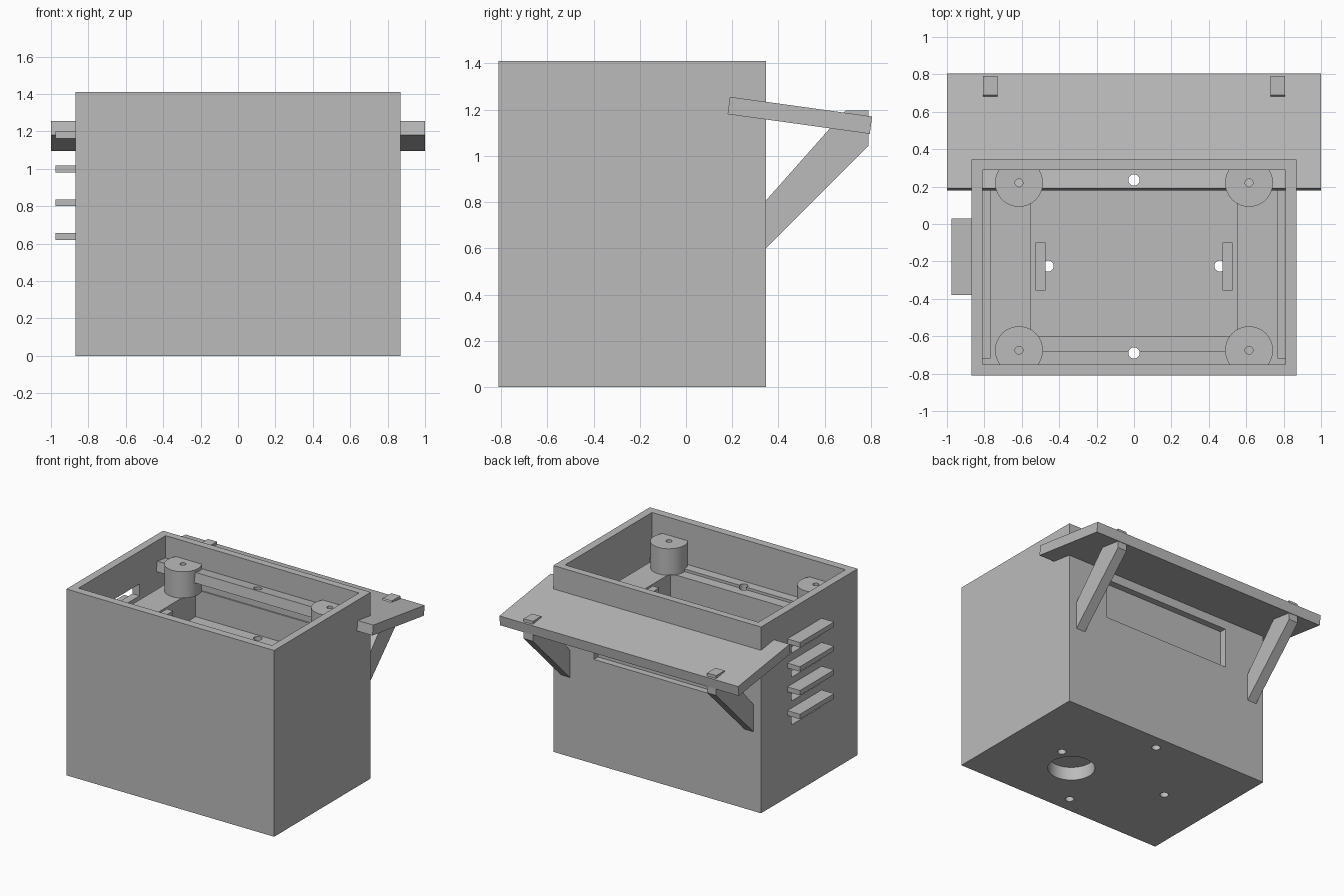
import bpy, bmesh

if "Cube" in bpy.data.objects:
    bpy.data.objects.remove(bpy.data.objects["Cube"], do_unlink=True)

grey = bpy.data.materials.new("plain grey")
grey.use_nodes = True
grey.diffuse_color = (0.5, 0.5, 0.5, 1)
grey.node_tree.nodes["Principled BSDF"].inputs["Base Color"].default_value = (0.5, 0.5, 0.5, 1)


def make(name, bm):
    bmesh.ops.recalc_face_normals(bm, faces=bm.faces)
    mesh = bpy.data.meshes.new(name)
    bm.to_mesh(mesh)
    bm.free()
    mesh.materials.append(grey)
    ob = bpy.data.objects.new(name, mesh)
    bpy.context.collection.objects.link(ob)
    return ob


def prism(name, points, x0, x1):
    """Extrude a (y, z) profile along x."""
    bm = bmesh.new()
    face = bm.faces.new([bm.verts.new((x0, y, z)) for y, z in points])
    new = bmesh.ops.extrude_face_region(bm, geom=[face])["geom"]
    verts = [v for v in new if isinstance(v, bmesh.types.BMVert)]
    bmesh.ops.translate(bm, verts=verts, vec=(x1 - x0, 0, 0))
    return make(name, bm)


def box(name, x0, x1, y0, y1, z0, z1):
    return prism(name, [(y0, z0), (y1, z0), (y1, z1), (y0, z1)], x0, x1)


def cylinder(name, x, y, r, z0, z1):
    bm = bmesh.new()
    bmesh.ops.create_cone(bm, cap_ends=True, segments=48, radius1=r, radius2=r, depth=z1 - z0)
    bmesh.ops.translate(bm, verts=bm.verts, vec=(x, y, (z0 + z1) / 2))
    return make(name, bm)


def cut(target, cutter, operation="DIFFERENCE"):
    """Apply a boolean and discard the cutter."""
    mod = target.modifiers.new("cut", "BOOLEAN")
    mod.operation, mod.solver, mod.object = operation, "EXACT", cutter
    graph = bpy.context.evaluated_depsgraph_get()
    mesh = bpy.data.meshes.new_from_object(target.evaluated_get(graph))
    target.modifiers.clear()
    target.data = mesh
    bpy.data.objects.remove(cutter, do_unlink=True)


def smooth(ob):
    bpy.ops.object.select_all(action="DESELECT")
    ob.select_set(True)
    bpy.context.view_layer.objects.active = ob
    bpy.ops.object.shade_smooth_by_angle(angle=0.5)


FRONT, BACK = -0.81, 0.345
IN_FRONT, IN_BACK = -0.75, 0.29
LEDGE, FLOOR = 1.075, 0.87

# Housing with stepped cavity and thin side gaps
housing = box("housing", -0.87, 0.87, FRONT, BACK, 0, 1.41)
cut(housing, box("upper_cavity", -0.81, 0.81, IN_FRONT, IN_BACK, LEDGE, 1.6))
cut(housing, box("lower_cavity", -0.55, 0.55, -0.60, IN_BACK - 0.01, FLOOR, 1.2))
for s in (-1, 1):
    cut(housing, box("side_gap", s * 0.79 - 0.02, s * 0.79 + 0.02, -0.72, 0.28, FLOOR, 1.2))

# Recessed panel in the back wall
cut(housing, box("back_recess", -0.53, 0.53, 0.295, 0.5, 0.79, 1.09))

# Vent slots below the fins
FINS = [0.62, 0.80, 0.98, 1.163]
for z in FINS:
    cut(housing, box("vent", -0.95, -0.80, -0.36, -0.02, z - 0.09, z))

# Round socket underneath and four drain holes
cut(housing, cylinder("socket", 0.264, -0.355, 0.162, -0.1, 0.1))
HOLES = [(0, 0.235), (0, -0.69), (-0.46, -0.225), (0.46, -0.225)]
for x, y in HOLES:
    cut(housing, cylinder("drain", x, y, 0.03, -0.1, 1.2))
smooth(housing)

# Fins on the right side
for i, z in enumerate(FINS):
    box(f"vent_fin_{i + 1}", -0.975, -0.865, -0.38, 0.03, z, z + 0.037)

# Sloping rear canopy
canopy = prism("canopy", [(0.19, 1.255), (0.18, 1.18), (0.795, 1.095), (0.805, 1.17)], -1, 1)
cut(canopy, cylinder("canopy_hole", 0, 0.235, 0.03, 1, 1.4))
smooth(canopy)

# Diagonal canopy brackets
BRACKET = [(0.34, 0.80), (0.34, 0.595), (0.79, 1.045), (0.79, 1.195), (0.69, 1.195)]
for side, s in (("left", 1), ("right", -1)):
    x = s * 0.768
    prism(f"{side}_bracket", BRACKET, x - 0.038, x + 0.038)
    box(f"{side}_inner_plate", s * 0.5 - 0.027, s * 0.5 + 0.027, -0.355, -0.10, FLOOR, 1.08)

    # Corner bosses trimmed flush with the walls
    for end, y in (("front", -0.675), ("back", 0.22)):
        boss = cylinder(f"{side}_{end}_boss", s * 0.615, y, 0.128, LEDGE, 1.275)
        cut(boss, box("trim", -1, 1, IN_FRONT, IN_BACK, 1, 1.5), "INTERSECT")
        cut(boss, cylinder("pilot", s * 0.615, y, 0.021, 1.15, 1.4))
        smooth(boss)

# Rail along the front inside wall
rail = box("front_rail", -0.52, 0.52, IN_FRONT, -0.68, LEDGE - 0.01, 1.095)
cut(rail, cylinder("rail_hole", 0, -0.69, 0.03, 1, 1.3))
